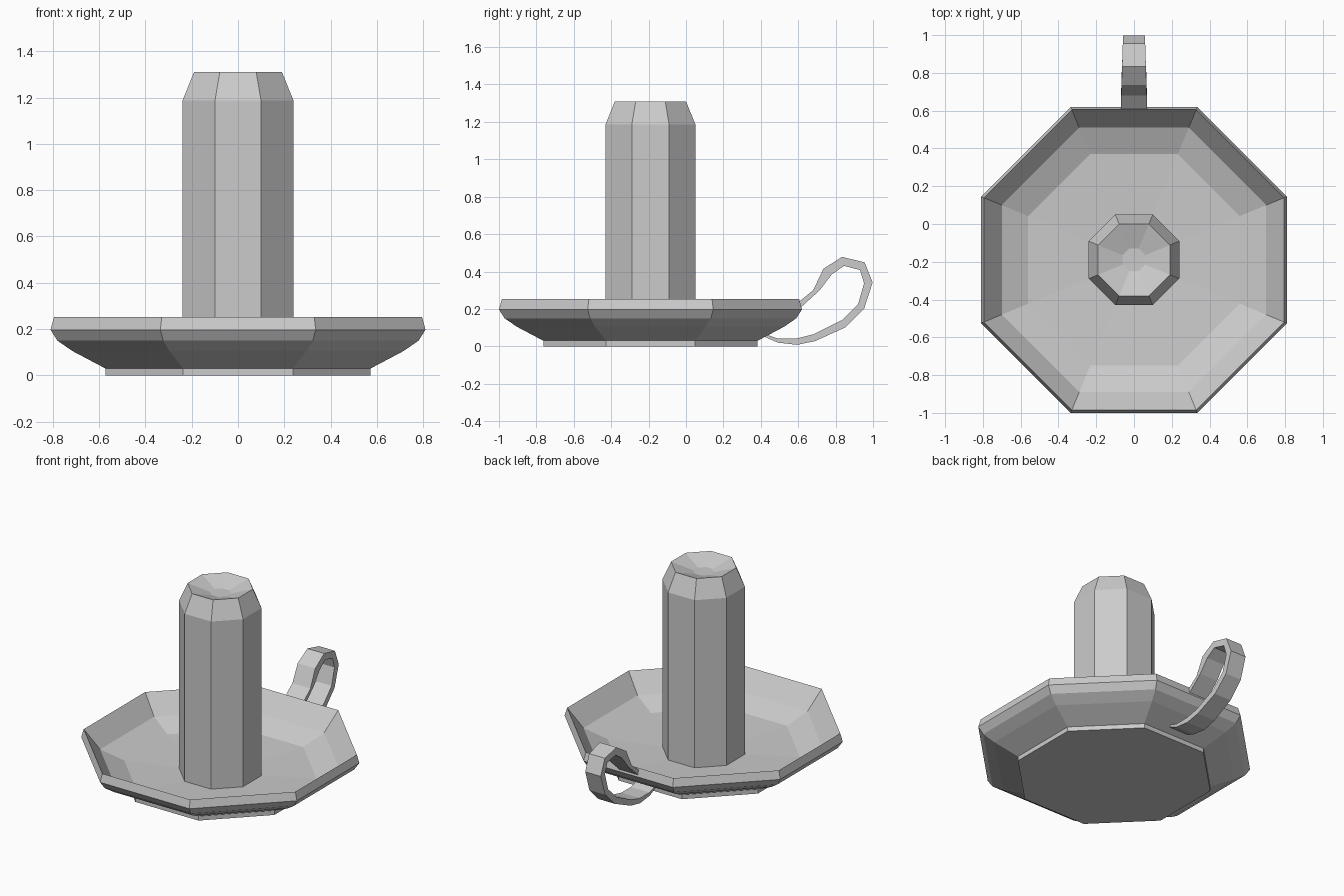
import bpy
import bmesh
from math import cos, sin, pi

cube = bpy.data.objects.get("Cube")
if cube:
    bpy.data.objects.remove(cube, do_unlink=True)

SIDES = 8
CENTRE_Y = -0.19

grey = bpy.data.materials.new("plain grey")
grey.use_nodes = True
grey.diffuse_color = (0.6, 0.6, 0.6, 1)
grey.node_tree.nodes["Principled BSDF"].inputs["Base Color"].default_value = (0.6, 0.6, 0.6, 1)


def finish(name, bm):
    bmesh.ops.recalc_face_normals(bm, faces=bm.faces)
    mesh = bpy.data.meshes.new(name)
    bm.to_mesh(mesh)
    bm.free()
    mesh.materials.append(grey)
    obj = bpy.data.objects.new(name, mesh)
    bpy.context.collection.objects.link(obj)
    return obj


def bridge(bm, rings):
    for a, b in zip(rings, rings[1:]):
        n = len(a)
        for i in range(n):
            j = (i + 1) % n
            bm.faces.new((a[i], a[j], b[j], b[i]))
    bm.faces.new(rings[0])
    bm.faces.new(rings[-1])


def octagonal_lathe(name, profile):
    """Profile of (flat-to-centre distance, height), flats facing the axes."""
    bm = bmesh.new()
    rings = []
    for apothem, z in profile:
        r = apothem / cos(pi / SIDES)
        angles = [(i + 0.5) * 2 * pi / SIDES for i in range(SIDES)]
        rings.append([bm.verts.new((r * cos(a), CENTRE_Y + r * sin(a), z)) for a in angles])
    bridge(bm, rings)
    return finish(name, bm)


# Dish: foot, flared underside, rim, hollow inside
octagonal_lathe("dish", [
    (0.573, 0), (0.573, 0.03), (0.715, 0.105), (0.78, 0.15), (0.81, 0.197),
    (0.795, 0.252), (0.70, 0.125), (0.56, 0.065), (0.15, 0.045)])

# Candle: straight body, bevelled shoulder, hollow top
octagonal_lathe("candle", [
    (0.24, 0.035), (0.24, 1.187), (0.19, 1.31), (0.06, 1.265)])

# Handle: flat band looping from the rim back under the dish; (y, z) outside and inside
outer = [(0.60, 0.235), (0.68, 0.30), (0.735, 0.415), (0.834, 0.478), (0.955, 0.449),
         (0.998, 0.342), (0.952, 0.20), (0.85, 0.10), (0.69, 0.028), (0.594, 0.008),
         (0.49, 0.02), (0.40, 0.06)]
inner = [(0.60, 0.195), (0.715, 0.30), (0.78, 0.385), (0.845, 0.43), (0.93, 0.408),
         (0.952, 0.337), (0.92, 0.225), (0.834, 0.14), (0.68, 0.064), (0.594, 0.043),
         (0.49, 0.042), (0.41, 0.07)]
bm = bmesh.new()
rings = []
for (yo, zo), (yi, zi) in zip(outer, inner):
    w = 0.07 - 0.03 * max(0, yo - 0.6)
    rings.append([bm.verts.new(p) for p in
                  ((-w, yo, zo), (w, yo, zo), (w, yi, zi), (-w, yi, zi))])
bridge(bm, rings)
finish("handle", bm)
